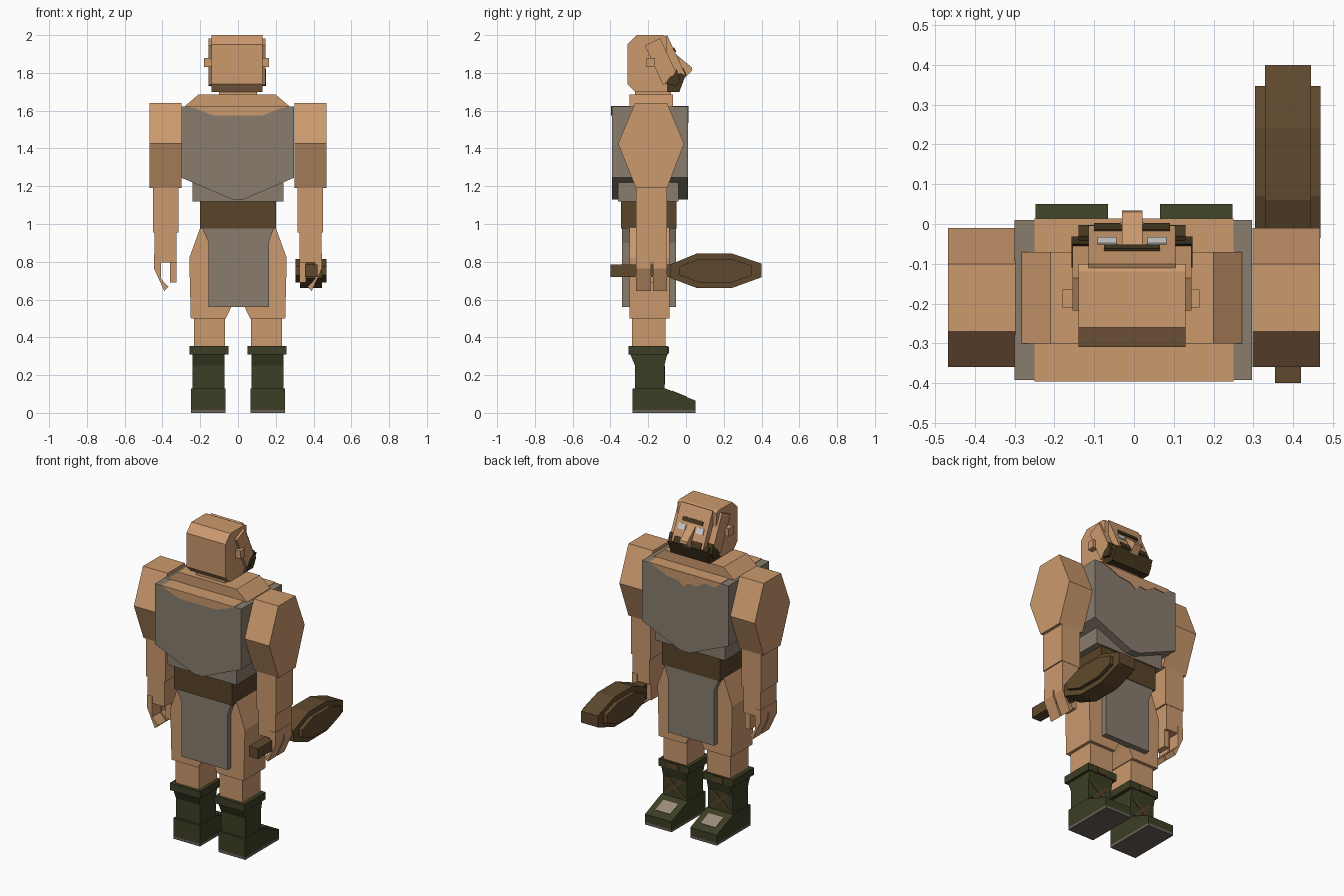
import bpy, bmesh, math
from mathutils import Matrix

if "Cube" in bpy.data.objects:
    bpy.data.objects.remove(bpy.data.objects["Cube"])


def material(name, r, g, b):
    m = bpy.data.materials.new(name)
    m.use_nodes = True
    m.diffuse_color = (r, g, b, 1)
    m.node_tree.nodes["Principled BSDF"].inputs["Base Color"].default_value = (r, g, b, 1)
    return m


SKIN = material("skin", 0.60, 0.32, 0.155)
GREY = material("grey cloth", 0.25, 0.207, 0.155)
BOOT = material("dark green leather", 0.046, 0.049, 0.018)
WOOD = material("brown wood", 0.115, 0.066, 0.026)
BELT = material("brown leather", 0.10, 0.056, 0.021)
HAIR = material("dark hair", 0.06, 0.038, 0.014)
SOLE = material("sole grey", 0.15, 0.12, 0.10)
PATCH = material("worn leather", 0.34, 0.27, 0.20)
WHITE = material("eye white", 0.65, 0.65, 0.65)


def prism(name, pts, axis, a, b, mat):
    """Extrude a 2D profile: axis 'x' takes (y, z) points, axis 'y' takes (x, z) points."""
    bm = bmesh.new()
    place = (lambda p, t: (t, p[0], p[1])) if axis == "x" else (lambda p, t: (p[0], t, p[1]))
    lo = [bm.verts.new(place(p, a)) for p in pts]
    hi = [bm.verts.new(place(p, b)) for p in pts]
    bm.faces.new(lo)
    bm.faces.new(hi[::-1])
    n = len(pts)
    for i in range(n):
        j = (i + 1) % n
        bm.faces.new((lo[i], hi[i], hi[j], lo[j]))
    bmesh.ops.recalc_face_normals(bm, faces=bm.faces)
    me = bpy.data.meshes.new(name)
    bm.to_mesh(me)
    bm.free()
    me.materials.append(mat)
    ob = bpy.data.objects.new(name, me)
    bpy.context.scene.collection.objects.link(ob)
    return ob


def box(name, x0, x1, y0, y1, z0, z1, mat):
    return prism(name, [(y0, z0), (y1, z0), (y1, z1), (y0, z1)], "x", x0, x1, mat)


TILT = Matrix.Translation((0, -0.10, 2.0)) @ Matrix.Rotation(math.radians(24.8), 4, "X")


def face_box(name, x0, x1, n0, n1, d0, d1, mat):
    """Box on the tilted face: n is distance out of the face, d is distance down it."""
    ob = box(name, x0, x1, n0, n1, -d1, -d0, mat)
    ob.data.transform(TILT)
    return ob


# Head
prism("head", [(-.26, 2), (-.31, 1.95), (-.31, 1.74), (-.27, 1.7), (-.10, 1.7), (-.10, 1.99), (-.12, 2)],
      "x", -.14, .13, SKIN)
face_box("cheeks", -.155, .145, -.13, -.04, 0, .23, SKIN)
face_box("face", -.115, .105, -.13, 0, 0, .23, SKIN)
prism("nose", [(-.055, 1.90), (.03, 1.83), (.034, 1.815), (-.005, 1.775)], "x", -.03, .022, SKIN)
for side, x in (("right", -.0675), ("left", .0575)):
    face_box(side + "_eye", x - .024, x + .024, -.002, .005, .115, .15, WHITE)
face_box("brow", -.075, .065, -.002, .007, .075, .10, HAIR)
box("ears", -.18, .165, -.21, -.165, 1.83, 1.88, SKIN)

# Beard
prism("chin_beard", [(-.15, 1.70), (-.035, 1.70), (-.003, 1.785), (-.03, 1.80), (-.10, 1.76)],
      "x", -.14, .13, HAIR)
prism("side_beard", [(-.11, 1.745), (-.085, 1.78), (-.065, 1.79), (-.05, 1.82), (-.032, 1.765), (-.05, 1.73)],
      "x", -.157, .147, HAIR)
face_box("moustache", -.10, .09, -.002, .005, .195, .235, HAIR)
face_box("mouth", -.035, .025, 0, .008, .218, .23, SKIN)

# Neck and shoulders
box("neck", -.10, .10, -.27, -.08, 1.66, 1.72, SKIN)
prism("shoulder_slope", [(-.30, 1.60), (.28, 1.60), (.27, 1.625), (.20, 1.685), (-.21, 1.685), (-.28, 1.625)],
      "y", -.30, -.07, SKIN)

# Shirt with a pointed hem, its ragged neckline and the waist below
prism("shirt", [(-.3, 1.622), (.297, 1.622), (.297, 1.245), (.03, 1.13), (-.03, 1.13), (-.3, 1.245)],
      "y", -.393, .01, GREY)
box("bare_shoulders", -.25, .25, -.394, .011, 1.615, 1.625, SKIN)
prism("back_neckline", [(-.25, 1.624), (-.20, 1.602), (-.13, 1.575), (.13, 1.575), (.20, 1.602), (.25, 1.624)],
      "y", -.396, -.391, SKIN)
prism("front_neckline", [(-.25, 1.624), (-.21, 1.59), (-.14, 1.595), (-.08, 1.56), (-.03, 1.565), (0, 1.535),
                         (.04, 1.565), (.12, 1.575), (.19, 1.605), (.25, 1.624)], "y", .008, .014, SKIN)
box("waist", -.24, .24, -.36, -.04, 1.12, 1.30, GREY)
box("belt", -.20, .20, -.345, -.05, .975, 1.125, BELT)

# Loincloth panels
for name, y0, y1 in (("back", -.338, -.295), ("front", -.095, -.053)):
    prism(name + "_loincloth", [(-.19, .98), (.19, .98), (.163, .90), (.163, .56), (-.155, .56), (-.155, .90)],
          "y", y0, y1, GREY)

# Paired limbs
for side, s in (("right", -1), ("left", 1)):
    def pbox(name, x0, x1, *rest):
        return box(side + "_" + name, s * x0, s * x1, *rest)

    def pprism(name, pts, *rest):
        return prism(side + "_" + name, [(s * x, z) for x, z in pts], "y", *rest)

    # Arm
    prism(side + "_upper_arm", [(-.27, 1.64), (-.10, 1.64), (-.01, 1.425), (-.10, 1.19), (-.265, 1.19), (-.36, 1.425)],
          "x", s * .298, s * .468, SKIN)
    pbox("forearm", .315, .45, -.265, -.10, .955, 1.2, SKIN)
    pbox("hand", .325, .443, -.262, -.102, .795, .96, SKIN)
    for i, (y0, y1) in enumerate(((-.265, -.185), (-.175, -.10))):
        pprism("finger_%d" % (i + 1), [(.445, .84), (.445, .765), (.39, .645), (.368, .667), (.408, .71), (.408, .84)],
               y0, y1, SKIN)
    pbox("thumb", .325, .36, -.20, -.12, .69, .80, SKIN)

    # Leg
    pprism("thigh", [(0, .98), (.20, .98), (.258, .82), (.25, .50), (.065, .50), (.033, .565), (0, .62)],
           -.30, -.088, SKIN)
    pbox("shin", .07, .232, -.285, -.108, .33, .51, SKIN)

    # Boot
    pbox("boot_cuff", .05, .257, -.305, -.095, .31, .355, BOOT)
    prism(side + "_boot_shaft", [(-.295, .31), (-.27, .25), (-.27, .12), (-.115, .12), (-.115, .25), (-.10, .31)],
          "x", s * .072, s * .24, BOOT)
    prism(side + "_boot_foot", [(-.283, .015), (.05, .015), (.05, .065), (-.11, .13), (-.283, .13)],
          "x", s * .065, s * .248, BOOT)
    pbox("boot_sole", .065, .248, -.283, .05, 0, .016, SOLE)

    # Worn toe patch lying on the sloped top of the foot
    prism(side + "_toe_patch", [(-.075, .113), (.005, .081), (.006, .086), (-.074, .118)],
          "x", s * .105, s * .208, PATCH)

    # Crossed laces on the front of the shaft
    for i, (xa, xb) in enumerate(((.085, .20), (.20, .085))):
        pprism("boot_lace_%d" % (i + 1), [(xa, .15), (xa + .027, .15), (xb + .027, .25), (xb, .25)],
               -.118, -.110, BELT)
    pbox("cuff_patch", .12, .19, -.10, -.091, .315, .35, BELT)

# Club held in the left hand
box("club_handle", .355, .42, -.40, .05, .72, .785, WOOD)
CX = .387
prism("club_core", [(-.085, .785), (.06, .845), (.24, .845), (.40, .79), (.40, .718), (.24, .66), (.06, .66), (-.085, .715)],
      "x", CX - .058, CX + .058, WOOD)
prism("club_sides", [(-.035, .775), (.07, .815), (.24, .815), (.347, .78), (.347, .728), (.24, .69), (.07, .69), (-.035, .73)],
      "x", CX - .082, CX + .082, WOOD)
